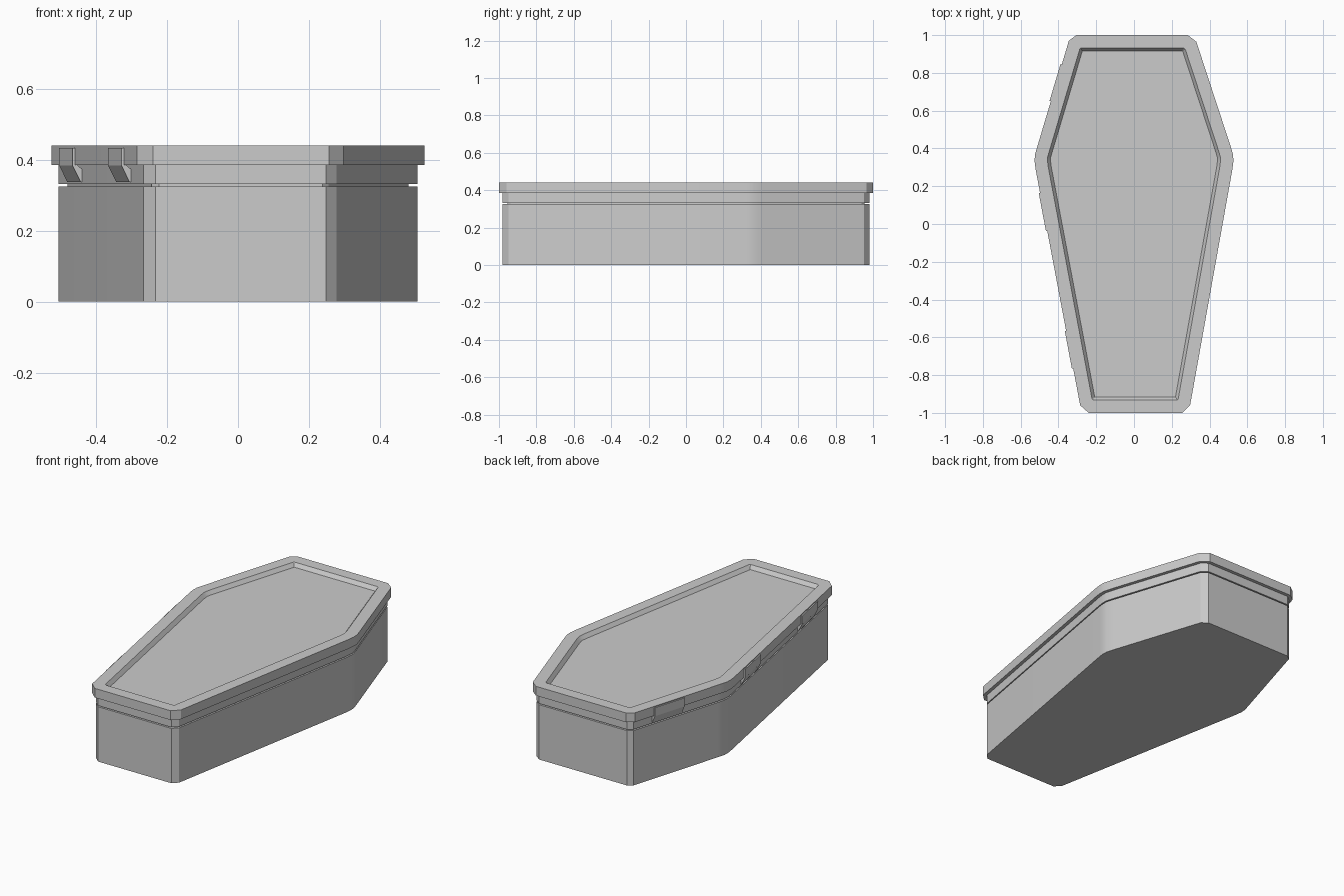
import bpy, bmesh, math
from mathutils import Vector

if "Cube" in bpy.data.objects:
    bpy.data.objects.remove(bpy.data.objects["Cube"])

# Lid outline, clockwise from the head end
SIDE = [(0.512, 0.41), (0.525, 0.365), (0.526, 0.33), (0.521, 0.29)]
OUTLINE = ([(-0.305, 1.0), (0.285, 1.0), (0.33, 0.965)] + SIDE +
           [(0.297, -0.96), (0.257, -1.0), (-0.24, -1.0), (-0.285, -0.96)] +
           [(-x, y) for x, y in reversed(SIDE)] + [(-0.345, 0.97)])


def inset(d):
    """Mitred inward offset of the outline."""
    pts = [Vector(p) for p in OUTLINE]
    out = []
    for i, p in enumerate(pts):
        a = (p - pts[i - 1]).normalized()
        b = (pts[(i + 1) % len(pts)] - p).normalized()
        na, nb = Vector((a.y, -a.x)), Vector((b.y, -b.x))
        out.append(p + (na + nb) * d / (1 + na.dot(nb)))
    return out


def finish(bm, name):
    bmesh.ops.recalc_face_normals(bm, faces=bm.faces)
    me = bpy.data.meshes.new(name)
    bm.to_mesh(me)
    bm.free()
    ob = bpy.data.objects.new(name, me)
    bpy.context.collection.objects.link(ob)
    bpy.ops.object.select_all(action='DESELECT')
    ob.select_set(True)
    bpy.context.view_layer.objects.active = ob
    bpy.ops.object.shade_smooth_by_angle(angle=math.radians(20))
    return ob


def stack(name, levels):
    """Closed solid from (inset, z) rings."""
    bm = bmesh.new()
    rings = [[bm.verts.new((p.x, p.y, z)) for p in inset(d)] for d, z in levels]
    n = len(OUTLINE)
    for lo, hi in zip(rings, rings[1:]):
        for i in range(n):
            j = (i + 1) % n
            bm.faces.new((lo[i], lo[j], hi[j], hi[i]))
    bm.faces.new(rings[0])
    bm.faces.new(rings[-1])
    return finish(bm, name)


# Box body with an inner lip that forms the thin shadow gap
stack("coffin_body", [(0.02, 0), (0.02, 0.325), (0.045, 0.325), (0.045, 0.332)])
# Lid: lower step, overhanging rim, recessed top panel
stack("coffin_lid", [(0.02, 0.332), (0.02, 0.385), (0, 0.385), (0, 0.44),
                     (0.068, 0.44), (0.084, 0.418)])


# Bent hinge plates on the left edge
def hinge(name, p0, p1, y0, y1):
    p0, p1 = Vector(p0), Vector(p1)
    d = (p1 - p0).normalized()
    n = Vector((d.y, -d.x))
    if n.x > 0:
        n = -n
    profile = [(-0.005, 0.434), (0.007, 0.434), (0.007, 0.384),
               (-0.016, 0.338), (-0.022, 0.338), (-0.022, 0.372), (-0.005, 0.386)]
    bm = bmesh.new()
    ends = []
    for y in (y0, y1):
        q = p0 + (p1 - p0) * ((y - p0.y) / (p1.y - p0.y))
        ends.append([bm.verts.new((q.x + n.x * o, q.y + n.y * o, z)) for o, z in profile])
    for i in range(len(profile)):
        j = (i + 1) % len(profile)
        bm.faces.new((ends[0][i], ends[0][j], ends[1][j], ends[1][i]))
    bm.faces.new(ends[0])
    bm.faces.new(ends[1])
    finish(bm, name)


HEAD = ((-0.345, 0.97), (-0.512, 0.41))
FOOT = ((-0.521, 0.29), (-0.285, -0.96))
hinge("hinge_head", *HEAD, 0.845, 0.65)
hinge("hinge_middle", *FOOT, 0.165, -0.035)
hinge("hinge_foot", *FOOT, -0.565, -0.765)
